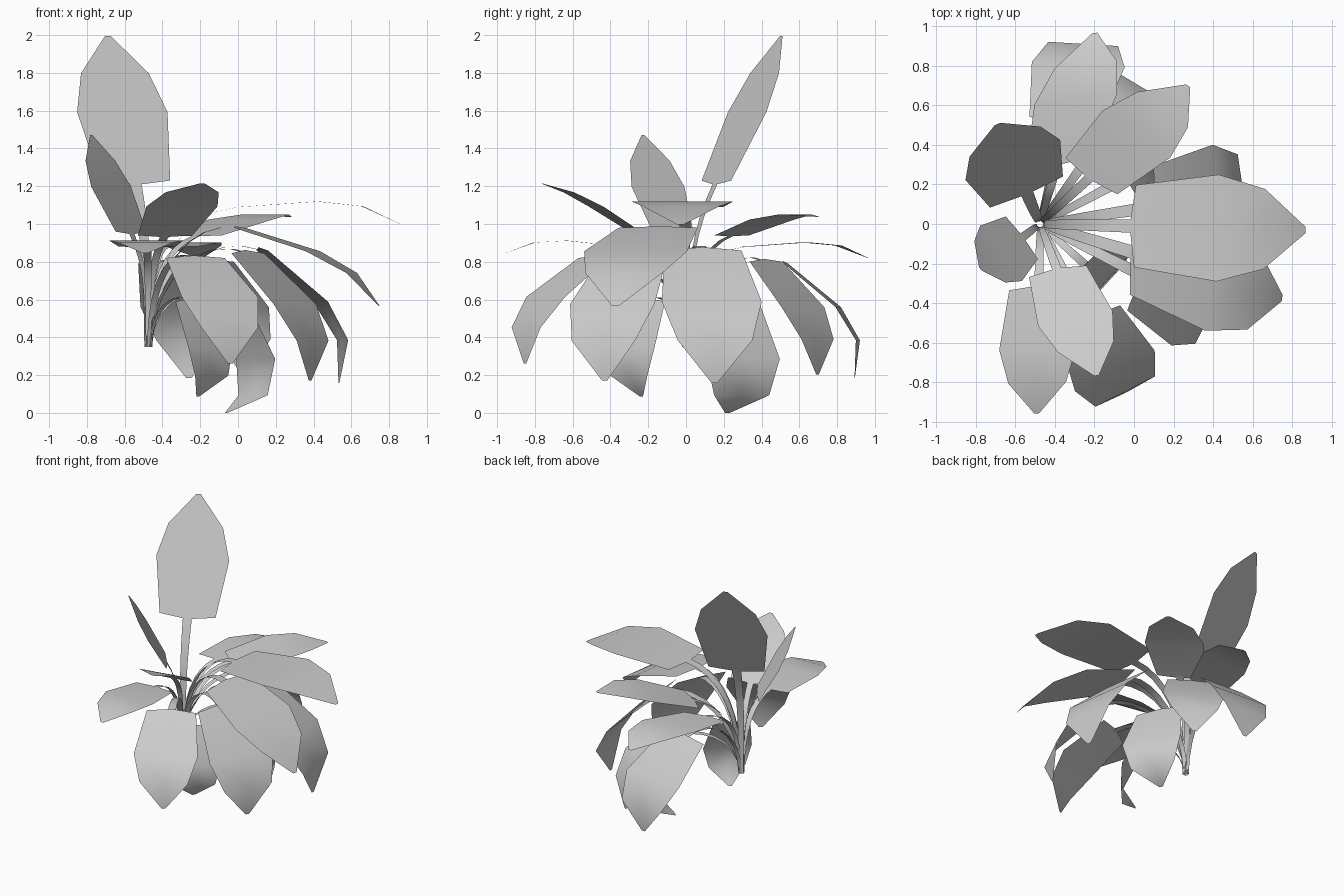
import bpy, bmesh
from math import radians, sin, cos
from mathutils import Vector as V

if "Cube" in bpy.data.objects:
    bpy.data.objects.remove(bpy.data.objects["Cube"])

ROOT = V((-0.475, 0, 0.35))
ROW_WIDTHS = (0.77, 1, 0.75, 0.06)   # half widths of the blade rows
ROW_STEPS = (1.55, 0.88, 0.85)       # distances between the rows


def ray(heading, pitch):
    h, p = radians(heading), radians(pitch)
    return V((cos(h) * cos(p), sin(h) * cos(p), sin(p)))


def make_sheet(name, rows):
    """Smooth sheet through rows of points."""
    bm = bmesh.new()
    grid = [[bm.verts.new(p) for p in row] for row in rows]
    for a, b in zip(grid, grid[1:]):
        for k in range(len(a) - 1):
            bm.faces.new((a[k], a[k + 1], b[k + 1], b[k]))
    me = bpy.data.meshes.new(name)
    bm.to_mesh(me)
    bm.free()
    for p in me.polygons:
        p.use_smooth = True
    bpy.context.collection.objects.link(bpy.data.objects.new(name, me))


def blade(name, base, heading, pitch, droop, width, side):
    """Leaf whose rib bends down towards the tip."""
    ribs = [base]
    for step, bend in zip(ROW_STEPS, (0, 0.35, 1)):
        ribs.append(ribs[-1] + ray(heading, pitch - droop * bend) * step * width)
    rows = []
    for i, (c, f) in enumerate(zip(ribs, ROW_WIDTHS)):
        mid = c if i else c - ray(heading, pitch) * width * 0.1
        rows.append((c - side * width * f, mid, c + side * width * f))
    make_sheet(name, rows)


def stalk(name, end, heading, pitch, side, size):
    """Flat tapered ribbon curving from the root to the leaf."""
    reach = (end - ROOT).length
    start = ROOT + ray(heading, 0) * 0.015
    c1 = start + V((0, 0, reach / 2))
    c2 = end - ray(heading, pitch) * reach * 0.35
    rows = []
    for i in range(9):
        t = i / 8
        u = 1 - t
        p = start * u*u*u + c1 * 3*u*u*t + c2 * 3*u*t*t + end * t*t*t
        w = size * (1 + t) / 2
        rows.append((p - side * w, p + side * w))
    make_sheet(name, rows)


# Leaf: heading, reach from root, base height, pitch, droop, half width, (skew)
LEAVES = {
    "tall": (113, .175, 1.23, 64, 0, .26),
    "small_left": (217, .115, .96, 61, -5, .175),
    "large_right": (-1.3, .48, 1.09, 4, 29, .27),
    "right_front": (-17, .505, .98, -17, 32, .275, 9),
    "right_droop": (8.5, .61, .86, -41, 54, .267),
    "right_front_droop": (-26.7, .59, .845, -44, 50, .25),
    "front_droop": (-63, .55, .82, -36, 52, .226),
    "front_raised": (-69.5, .255, .94, 31, 14, .192, -9),
    "front_flat": (-91, .33, .88, 6, 26, .195, 3),
    "back_flat": (74, .33, .88, 4, 26, .21, 23),
    "back_right": (43, .355, .94, 15, 19, .208, 12),
    "back_droop": (76.5, .545, .79, -39, 56, .235, 10),
    "back_right_droop": (54, .525, .8, -45, 45, .22, 5),
    "low_back": (28, .5, .595, -65, 85, .22),
    "low_front": (-42, .315, .59, -62, 70, .175),
}

for name, (heading, reach, z, pitch, droop, width, *skew) in LEAVES.items():
    base = ROOT + ray(heading, 0) * reach
    base.z = z
    side = ray(heading + 90 + sum(skew), 0)
    blade(name + "_leaf", base, heading, pitch, droop, width, side)
    # stalks of drooping leaves arrive flatter than the blade
    arrive = pitch if pitch > 0 else pitch / 2
    stalk(name + "_stalk", base, heading, arrive, side, width / 8)
